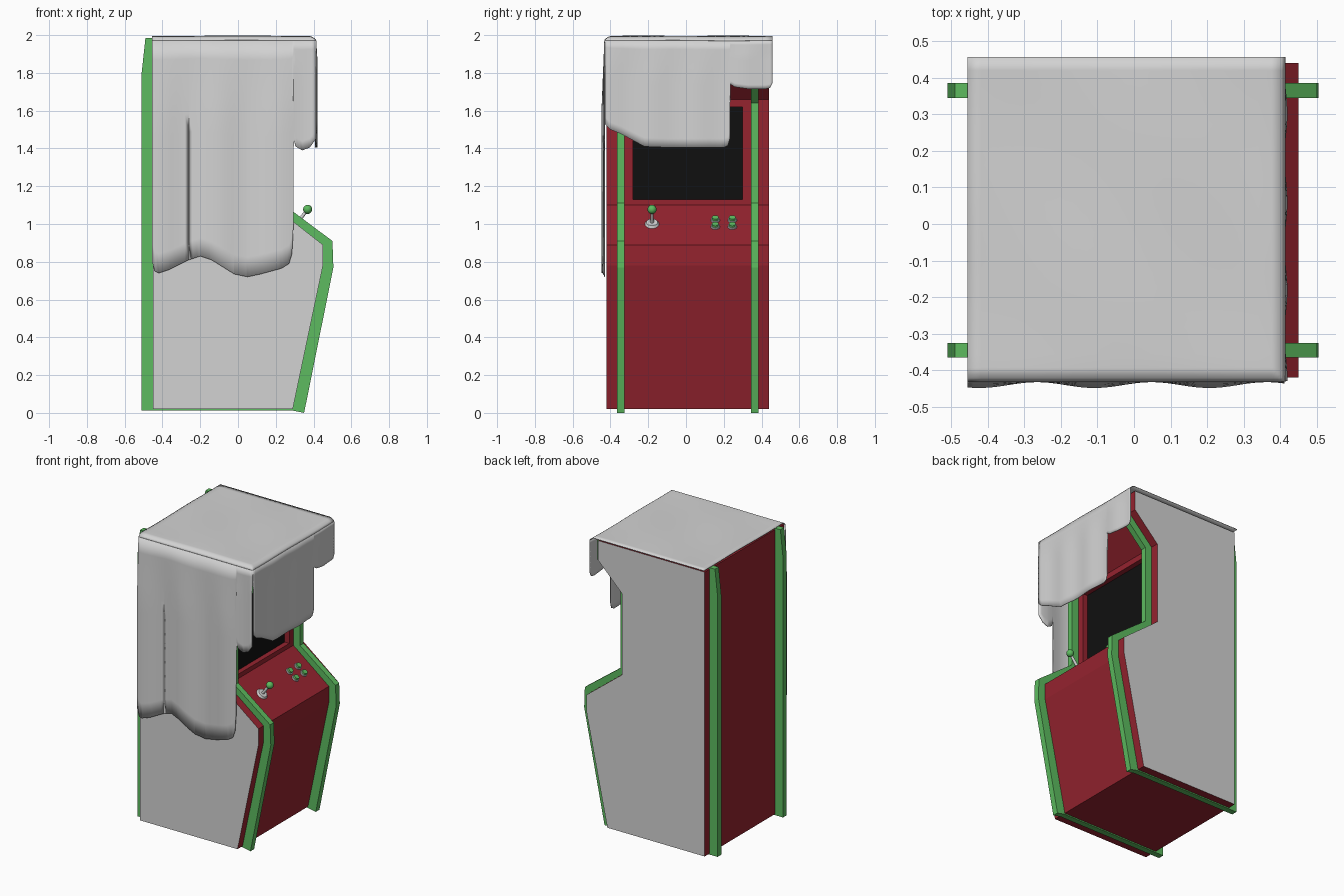
import bpy, bmesh, math
from mathutils import Vector, Matrix

if "Cube" in bpy.data.objects:
    bpy.data.objects.remove(bpy.data.objects["Cube"])


def material(name, rgb):
    m = bpy.data.materials.new(name)
    m.diffuse_color = (*rgb, 1)
    m.use_nodes = True
    m.node_tree.nodes["Principled BSDF"].inputs["Base Color"].default_value = m.diffuse_color
    return m


RED = material("dark red", (0.30, 0.017, 0.028))
GREEN = material("green", (0.11, 0.50, 0.115))
GRAY = material("light gray", (0.65, 0.65, 0.65))
BLACK = material("screen black", (0.005, 0.005, 0.005))


def finish(name, bm, mats, smooth=False):
    me = bpy.data.meshes.new(name)
    bm.to_mesh(me)
    bm.free()
    for m in mats:
        me.materials.append(m)
    ob = bpy.data.objects.new(name, me)
    bpy.context.collection.objects.link(ob)
    if smooth:
        for p in me.polygons:
            p.use_smooth = True
        me.set_sharp_from_angle(angle=math.radians(40))
    return ob


def prism(profile, y0, y1):
    """Extrude an x-z profile along y."""
    bm = bmesh.new()
    f = bm.faces.new([bm.verts.new((x, y0, z)) for x, z in profile])
    r = bmesh.ops.extrude_face_region(bm, geom=[f])
    verts = [v for v in r["geom"] if isinstance(v, bmesh.types.BMVert)]
    bmesh.ops.translate(bm, verts=verts, vec=(0, y1 - y0, 0))
    bmesh.ops.recalc_face_normals(bm, faces=bm.faces)
    return bm


# Cabinet body: red shell, gray flanks, recessed black screen
body = prism([(-.45, .02), (.29, .02), (.45, .78), (.45, .89), (.18, 1.10),
              (.18, 1.66), (.36, 1.84), (.36, 1.975), (-.45, 1.975)], -.42, .44)
for f in body.faces:
    f.material_index = 1 if abs(f.normal.y) > .9 else 0
screen = [f for f in body.faces
          if f.normal.x > .9 and 1.2 < f.calc_center_median().z < 1.5]
bmesh.ops.inset_individual(body, faces=screen, thickness=.02)
scr = screen[0]
for v in scr.verts:
    v.co.y = .30 if v.co.y > 0 else -.28
    v.co.z = 1.62 if v.co.z > 1.4 else 1.13
bmesh.ops.inset_individual(body, faces=[scr], thickness=0, depth=0)
for v in scr.verts:
    v.co.x -= .035
scr.material_index = 2
finish("cabinet_body", body, [RED, GRAY, BLACK])

# Green edge bands wrapped around the cabinet
band = [(-.51, .012), (.29, .012), (.35, .0), (.505, .77), (.50, .91), (.23, 1.112),
        (.23, 1.64), (.405, 1.815), (.405, 1.98), (-.49, 1.985), (-.51, 1.80)]
for side, y in (("left", -.345), ("right", .365)):
    finish("edge_band_" + side, prism(band, y - .02, y + .02), [GREEN])

# Controls stand square to the sloped panel
NORMAL = Vector((.21, 0, .27)).normalized()
TILT = NORMAL.to_track_quat('Z', 'Y').to_matrix().to_4x4()


def on_panel(y, z, h=0):
    return Vector((.45 - (z - .89) / .21 * .27, y, z)) + NORMAL * h


def rod(name, y, z, h0, h1, r0, r1, mat):
    bm = bmesh.new()
    bmesh.ops.create_cone(bm, cap_ends=True, segments=20, radius1=r0, radius2=r1,
                          depth=h1 - h0,
                          matrix=Matrix.Translation(on_panel(y, z, (h0 + h1) / 2)) @ TILT)
    finish(name, bm, [mat], True)


rod("joystick_base", -.18, 1.0, -.002, .012, .04, .03, GRAY)
rod("joystick_stick", -.18, 1.0, .005, .09, .010, .008, GRAY)
ball = bmesh.new()
bmesh.ops.create_uvsphere(ball, u_segments=20, v_segments=12, radius=.024,
                          matrix=Matrix.Translation(on_panel(-.18, 1.0, .098)))
finish("joystick_ball", ball, [GREEN], True)
for i, (y, z) in enumerate([(.155, .985), (.245, .985), (.155, 1.02), (.245, 1.02)]):
    rod(f"button_ring_{i}", y, z, -.002, .008, .025, .023, GRAY)
    rod(f"button_cap_{i}", y, z, .004, .020, .019, .017, GREEN)

# Draped cloth: top, long front sheet, ragged sheet over the screen
X0, X1, Y0, Y1 = -.455, .412, -.43, .457


def top_z(x, y):
    d = min(y - Y0, X1 - x)
    return 1.992 + .003 * math.sin(9 * x + 4 * y) * math.sin(7 * y) \
        - .02 * max(0, 1 - d / .035) ** 2


def lerp_table(t, table):
    for (a, va), (b, vb) in zip(table, table[1:]):
        if t <= b:
            k = max(0, (t - a) / (b - a))
            return va + (vb - va) * k
    return table[-1][1]


def steps(a, b, n, extra=()):
    return sorted({a + (b - a) * i / n for i in range(n + 1)} | set(extra))


def sheet(name, us, vs, place):
    bm = bmesh.new()
    g = [[bm.verts.new(place(u, v)) for v in vs] for u in us]
    for a, b in zip(g, g[1:]):
        for i in range(len(vs) - 1):
            bm.faces.new((a[i], b[i], b[i + 1], a[i + 1]))
    ob = finish(name, bm, [GRAY], True)
    mod = ob.modifiers.new("thickness", 'SOLIDIFY')
    mod.thickness = .005
    mod.offset = 0


FRONT_HEM = [(-.455, .80), (-.44, .75), (-.42, .74), (-.36, .76), (-.26, .81), (-.20, .83),
             (-.14, .81), (-.02, .735), (.05, .72), (.12, .735), (.23, .765), (.27, .79),
             (.285, .84), (.292, .95), (.295, 1.45), (.305, 1.41), (.34, 1.39),
             (.38, 1.405), (.412, 1.45)]
SIDE_HEM = [(-.43, 1.53), (-.40, 1.50), (-.34, 1.475), (-.22, 1.41), (-.1, 1.405),
            (.20, 1.405), (.222, 1.415), (.232, 1.45), (.235, 1.74), (.26, 1.725),
            (.33, 1.715), (.42, 1.715), (.445, 1.72), (.457, 1.745)]


def front(x, v):
    z1 = top_z(x, Y0)
    z = z1 + (lerp_table(x, FRONT_HEM) - z1) * v
    fold = .008 * (math.sin(20 * x + .6) - 1) * min(1, v * 3)
    return (x, Y0 + fold, z)


def side(y, v):
    z1 = top_z(X1, y)
    z = z1 + (lerp_table(y, SIDE_HEM) - z1) * v
    return (X1 + .004 * (math.sin(26 * y) + .3) * min(1, v * 3), y, z)


edge = [Y0 + .01, Y0 + .02, Y0 + .03]
sheet("cloth_top", steps(X0, X1, 24, [X1 - .01, X1 - .02, X1 - .03]),
      steps(Y0, Y1, 24, edge), lambda x, y: (x, y, top_z(x, y)))
rows = steps(0, 1, 12)
sheet("cloth_front", steps(X0, X1, 40, [x for x, z in FRONT_HEM]), rows, front)
sheet("cloth_side", steps(Y0, Y1, 36, [y for y, z in SIDE_HEM]), rows, side)
